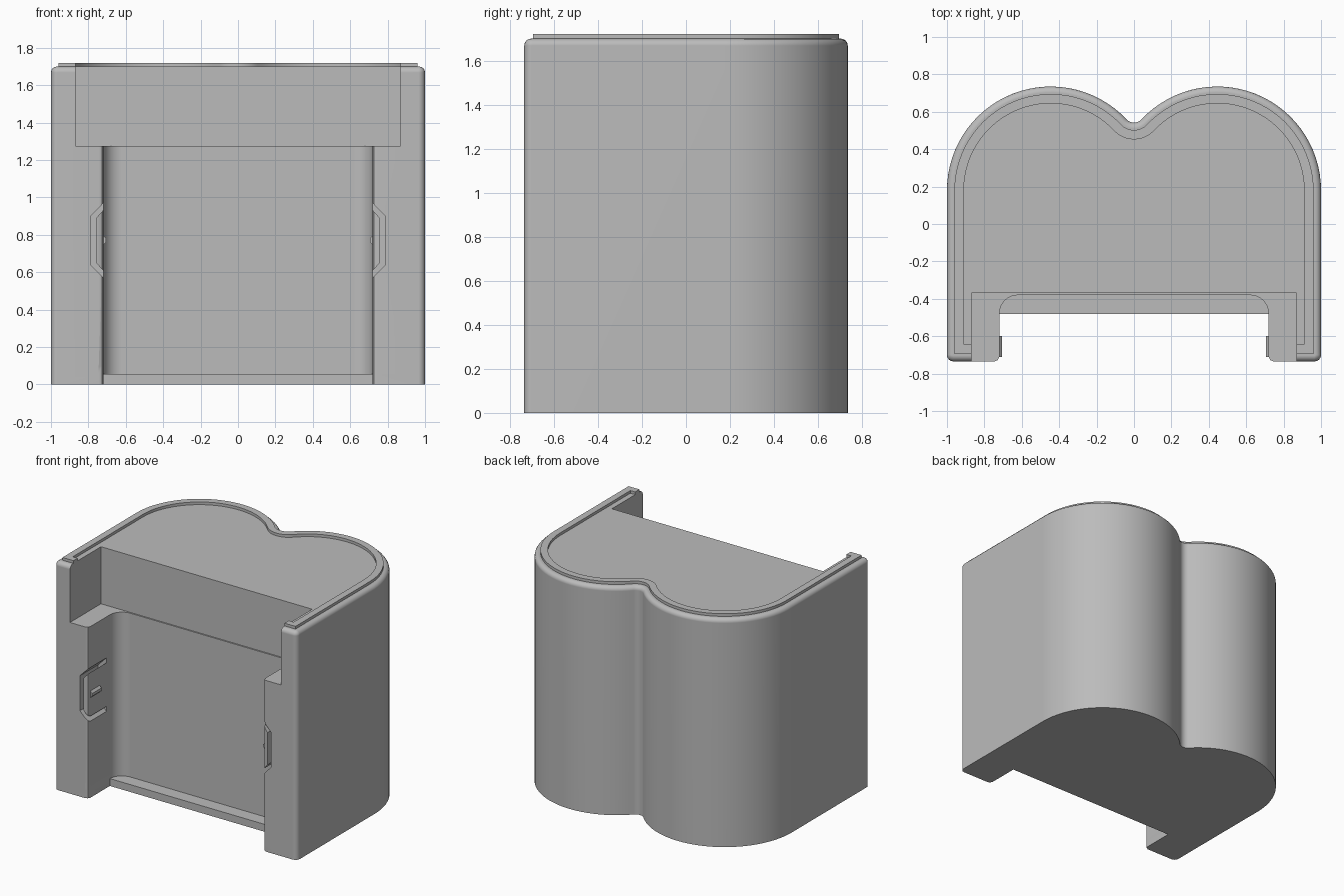
import bpy, bmesh
from math import sin, cos, pi, sqrt, atan2, radians

if "Cube" in bpy.data.objects:
    bpy.data.objects.remove(bpy.data.objects["Cube"], do_unlink=True)

grey = bpy.data.materials.new("plain grey")
grey.use_nodes = True
grey.diffuse_color = (0.5, 0.5, 0.5, 1)
grey.node_tree.nodes["Principled BSDF"].inputs["Base Color"].default_value = grey.diffuse_color


def arc(cx, cy, r, a, b, n):
    return [(cx + r * cos(a + (b - a) * i / n), cy + r * sin(a + (b - a) * i / n))
            for i in range(n + 1)]


def outline(inset):
    """Twin-lobed footprint, shrunk evenly by inset."""
    cx, cy, big, dip = 0.445, 0.18, 0.555, 0.055
    valley = cy + sqrt((big + dip) ** 2 - cx ** 2)
    meet = atan2(valley - cy, -cx)
    corner = max(0.035 - inset, 0.0015)
    half = arc(1 - inset - corner, -0.735 + inset + corner, corner, -pi / 2, 0, 4)
    half += arc(cx, cy, big - inset, 0, meet, 30)
    half += arc(0, valley, dip + inset, meet - pi, -pi / 2, 6)[1:]
    return half + [(-x, y) for x, y in half[-2::-1]]


def make_object(name, bm):
    bmesh.ops.recalc_face_normals(bm, faces=bm.faces)
    mesh = bpy.data.meshes.new(name)
    bm.to_mesh(mesh)
    bm.free()
    mesh.materials.append(grey)
    obj = bpy.data.objects.new(name, mesh)
    bpy.context.collection.objects.link(obj)
    return obj


def loft(name, levels, closed=False):
    """Skin a stack of (inset, z) outlines; cap it, or join last to first."""
    bm = bmesh.new()
    rings = [[bm.verts.new((x, y, z)) for x, y in outline(d)] for d, z in levels]
    pairs = list(zip(rings, rings[1:]))
    if closed:
        pairs.append((rings[-1], rings[0]))
    else:
        bm.faces.new(rings[0])
        bm.faces.new(rings[-1])
    for a, b in pairs:
        for i in range(len(a)):
            bm.faces.new((a[i - 1], a[i], b[i], b[i - 1]))
    return make_object(name, bm)


def prism(name, points, lo, hi, axis="z"):
    bm = bmesh.new()
    place = (lambda p, h: (p[0], p[1], h)) if axis == "z" else (lambda p, h: (p[0], h, p[1]))
    a, b = [[bm.verts.new(place(p, h)) for p in points] for h in (lo, hi)]
    bm.faces.new(a)
    bm.faces.new(b)
    for i in range(len(a)):
        bm.faces.new((a[i - 1], a[i], b[i], b[i - 1]))
    return make_object(name, bm)


def activate(obj):
    bpy.ops.object.select_all(action="DESELECT")
    obj.select_set(True)
    bpy.context.view_layer.objects.active = obj


def cut(obj, cutters):
    activate(obj)
    for c in cutters:
        mod = obj.modifiers.new("cut", "BOOLEAN")
        mod.operation, mod.solver, mod.object = "DIFFERENCE", "EXACT", c
        bpy.ops.object.modifier_apply(modifier=mod.name)


def mirrored(half):
    return half + [(-x, y) for x, y in reversed(half)]


def smooth(obj):
    activate(obj)
    bpy.ops.object.shade_smooth_by_angle(angle=radians(32))
    mod = obj.modifiers.new("flat faces stay flat", "WEIGHTED_NORMAL")
    mod.keep_sharp = True


# Body with a rounded top edge, and the raised rim on top
TOP, FILLET = 1.7, 0.032
edge = [(FILLET * (1 - cos(t * pi / 8)), TOP - FILLET + FILLET * sin(t * pi / 8))
        for t in range(5)]
body = loft("body", [(0, 0)] + edge)
rim = loft("top_rim", [(0.04, TOP - 0.01), (0.04, 1.72), (0.09, 1.72), (0.09, TOP - 0.01)], True)

# Cutters: upper notch, round-cornered channel, opening ahead of the floor lip
mouth = [(0.75, -0.9), (0.745, -0.735), (0.728, -0.727), (0.72, -0.71)]
notch = prism("notch_cutter", mirrored([(0.87, -0.9), (0.87, -0.37)]), 1.275, 2)
channel = prism("channel_cutter",
                mirrored(mouth + arc(0.62, -0.48, 0.1, 0, pi / 2, 8)), 0.055, 1.4)
opening = prism("opening_cutter", mirrored(mouth + [(0.72, -0.48)]), -0.1, 0.1)

# Cutters: bent slots that free a spring clip in each cheek
slot = [(0.70, 0.99), (0.788, 0.90), (0.788, 0.64), (0.70, 0.55),
        (0.70, 0.585), (0.758, 0.65), (0.758, 0.89), (0.70, 0.955)]
slots = [prism("slot_cutter", [(s * x, z) for x, z in slot], -0.9, -0.52, "y")
         for s in (1, -1)]

cut(body, [channel, opening, notch] + slots)
cut(rim, [notch])
for c in [notch, channel, opening] + slots:
    bpy.data.objects.remove(c, do_unlink=True)
smooth(body)
smooth(rim)

# Small catch on each spring clip
for s, side in ((1, "left"), (-1, "right")):
    prism(side + "_clip_catch",
          [(s * x, z) for x, z in ((0.73, 0.735), (0.705, 0.76), (0.705, 0.78), (0.73, 0.805))],
          -0.71, -0.6, "y")
